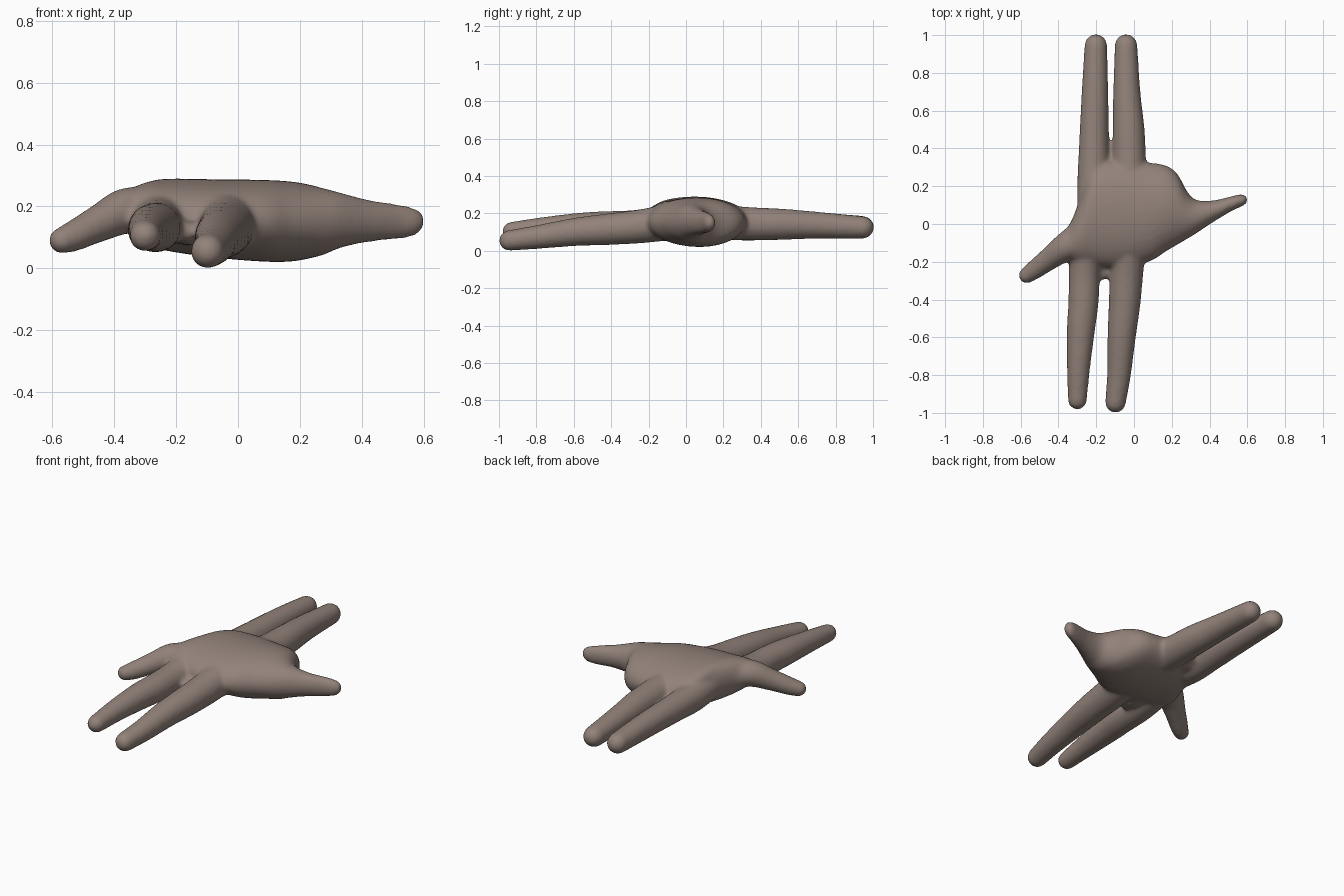
import bpy, bmesh, math
from mathutils import Vector

SEG = 32
bm = bmesh.new()


def spline(rows, steps=6):
    """Catmull-Rom interpolation of rows of numbers."""
    rows = [Vector(r) for r in rows]
    p = [2 * rows[0] - rows[1]] + rows + [2 * rows[-1] - rows[-2]]
    out = []
    for i in range(1, len(p) - 2):
        a, b, c, d = p[i - 1:i + 3]
        for s in range(steps):
            t = s / steps
            out.append(0.5 * (2 * b + (c - a) * t + (2 * a - 5 * b + 4 * c - d) * t ** 2
                              + (3 * b - a - 3 * c + d) * t ** 3))
    return out + [rows[-1]]


def loft(rings):
    """Closed skin over (centre, half-axis u, half-axis v) rings."""
    loops = []
    for c, u, v in rings:
        loops.append([bm.verts.new(c + u * math.cos(2 * math.pi * k / SEG)
                                   + v * math.sin(2 * math.pi * k / SEG)) for k in range(SEG)])
    for a, b in zip(loops, loops[1:]):
        for k in range(SEG):
            j = (k + 1) % SEG
            bm.faces.new((a[k], a[j], b[j], b[k]))
    bm.faces.new(loops[0][::-1])
    bm.faces.new(loops[-1])


def limb(rows):
    """Tapered round tube of (x, y, z, radius) ending in a dome."""
    pts = spline(rows)
    end = (pts[-1].xyz - pts[-2].xyz).normalized()
    tip = pts[-1].copy()
    for a in (0.25, 0.5, 0.75, 1.0, 1.25, 1.45):
        q = (tip.xyz + end * tip.w * math.sin(a)).to_4d()
        q.w = tip.w * math.cos(a)
        pts.append(q)
    side = end.cross(Vector((0, 0, 1))).normalized()
    up = side.cross(end)
    loft([(p.xyz, side * p.w, up * p.w) for p in pts])


# Palm-like body flowing into the right side limb: x, y min, y max, z min, z max
body = [(-0.37, -0.15, -0.04, 0.14, 0.23), (-0.33, -0.19, 0.02, 0.10, 0.265),
        (-0.28, -0.21, 0.15, 0.07, 0.283), (-0.22, -0.22, 0.30, 0.055, 0.29),
        (-0.08, -0.23, 0.34, 0.035, 0.288), (0.08, -0.20, 0.325, 0.022, 0.286),
        (0.17, -0.145, 0.31, 0.022, 0.281), (0.23, -0.11, 0.265, 0.032, 0.271),
        (0.28, -0.08, 0.175, 0.045, 0.258), (0.33, -0.05, 0.127, 0.066, 0.245),
        (0.42, 0.01, 0.125, 0.085, 0.222), (0.52, 0.07, 0.148, 0.095, 0.207),
        (0.57, 0.092, 0.158, 0.105, 0.195), (0.593, 0.107, 0.148, 0.125, 0.178),
        (0.603, 0.122, 0.134, 0.145, 0.158)]
loft([(Vector((x, (y0 + y1) / 2, (z0 + z1) / 2)), Vector((0, (y1 - y0) / 2, 0)),
       Vector((0, 0, (z1 - z0) / 2))) for x, y0, y1, z0, z1 in spline(body, 4)])

# Short left limb
limb([(-0.25, -0.05, 0.18, 0.09), (-0.36, -0.12, 0.185, 0.075), (-0.45, -0.185, 0.145, 0.06),
      (-0.53, -0.245, 0.105, 0.05), (-0.568, -0.272, 0.09, 0.043)])

# Two back limbs
limb([(-0.21, 0.05, 0.17, 0.09), (-0.213, 0.25, 0.145, 0.086), (-0.213, 0.42, 0.142, 0.078),
      (-0.207, 0.7, 0.137, 0.07), (-0.202, 0.945, 0.127, 0.06)])
limb([(-0.03, 0.05, 0.16, 0.1), (-0.026, 0.32, 0.145, 0.09), (-0.028, 0.5, 0.142, 0.084),
      (-0.038, 0.7, 0.137, 0.072), (-0.042, 0.945, 0.125, 0.06)])

# Two front limbs
limb([(-0.25, -0.05, 0.17, 0.09), (-0.262, -0.25, 0.138, 0.083), (-0.268, -0.42, 0.132, 0.08),
      (-0.28, -0.55, 0.13, 0.075), (-0.293, -0.75, 0.12, 0.062), (-0.3, -0.932, 0.105, 0.05)])
limb([(-0.03, -0.05, 0.16, 0.1), (-0.04, -0.25, 0.13, 0.09), (-0.05, -0.42, 0.115, 0.084),
      (-0.066, -0.6, 0.1, 0.075), (-0.08, -0.8, 0.073, 0.063), (-0.098, -0.945, 0.055, 0.055)])

# Small web between the front limbs
limb([(-0.15, -0.1, 0.13, 0.06), (-0.16, -0.2, 0.12, 0.045), (-0.165, -0.265, 0.118, 0.032)])
# Small web between the back limbs
limb([(-0.13, 0.2, 0.14, 0.06), (-0.13, 0.3, 0.13, 0.05), (-0.13, 0.345, 0.13, 0.035)])

bmesh.ops.recalc_face_normals(bm, faces=bm.faces)
mesh = bpy.data.meshes.new("body_with_limbs")
bm.to_mesh(mesh)
bm.free()
obj = bpy.data.objects.new("body_with_limbs", mesh)
bpy.context.collection.objects.link(obj)

mat = bpy.data.materials.new("grey brown skin")
mat.diffuse_color = (0.29, 0.225, 0.195, 1)
mesh.materials.append(mat)

# Fuse all parts into one skin and soften the joins
remesh = obj.modifiers.new("fuse", 'REMESH')
remesh.mode = 'VOXEL'
remesh.voxel_size = 0.011
remesh.use_smooth_shade = True
soft = obj.modifiers.new("soften", 'SMOOTH')
soft.factor = 0.5
soft.iterations = 10
